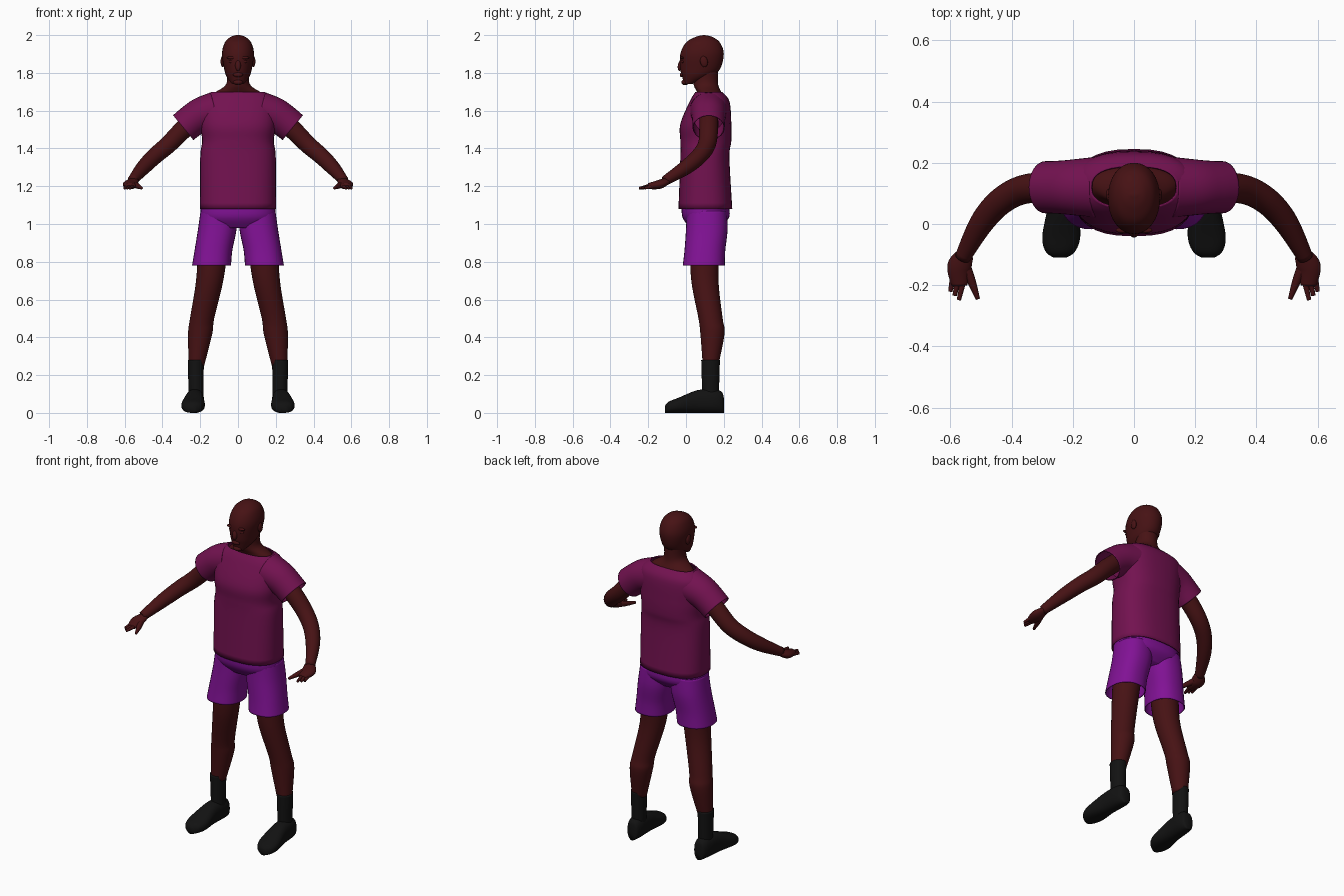
import bpy, bmesh, math
from mathutils import Vector, Matrix

cube = bpy.data.objects.get("Cube")
if cube:
    bpy.data.objects.remove(cube, do_unlink=True)


def material(name, *rgb):
    mat = bpy.data.materials.new(name)
    mat.use_nodes = True
    colour = (*rgb, 1)
    mat.diffuse_color = colour
    bsdf = mat.node_tree.nodes["Principled BSDF"]
    bsdf.inputs["Base Color"].default_value = colour
    bsdf.inputs["Roughness"].default_value = .8
    return mat


SKIN = material("dark brown skin", .062, .006, .007)
SHIRT = material("plum shirt", .17, .006, .08)
SHORTS = material("purple shorts", .22, .006, .3)
BLACK = material("black footwear", .006, .006, .006)


def finish(bm, name, mat, mirror, thickness=0):
    """Turn a bmesh into a smooth object, optionally thickened and mirrored."""
    bmesh.ops.recalc_face_normals(bm, faces=bm.faces)
    for face in bm.faces:
        face.smooth = True
    mesh = bpy.data.meshes.new(name)
    bm.to_mesh(mesh)
    bm.free()
    mesh.materials.append(mat)
    obj = bpy.data.objects.new(name, mesh)
    bpy.context.collection.objects.link(obj)
    if thickness:
        solid = obj.modifiers.new("cloth thickness", 'SOLIDIFY')
        solid.thickness = thickness
        solid.offset = -1
    if mirror:
        mod = obj.modifiers.new("mirror", 'MIRROR')
        mod.use_mirror_merge = False


def smooth_rings(rings, steps=6):
    """Catmull-Rom interpolation through the given cross-sections."""
    points = [Vector(ring) for ring in rings]
    result = []
    for i, (start, end) in enumerate(zip(points, points[1:])):
        leave = (end - points[max(i - 1, 0)]) / 2
        arrive = (points[min(i + 2, len(points) - 1)] - start) / 2
        for step in range(steps):
            t = step / steps
            blend = t * t * (3 - 2 * t)
            result.append(start.lerp(end, blend)
                          + leave * t * (1 - t) ** 2
                          - arrive * t * t * (1 - t))
    result.append(points[-1])
    return result


def superellipse(angle, power):
    """Point on a unit circle squared off by the given power."""
    return [math.copysign(abs(value) ** (2 / power), value)
            for value in (math.cos(angle), math.sin(angle))]


def loft(name, rings, mat, axis=None, mirror=True, caps=True, power=2,
         thickness=0, sides=32):
    """Skin rings of (x, y, z, half width, half depth); no axis follows the path."""
    rings = smooth_rings(rings)
    up, side = Vector((0, 0, 1)), Vector((1, 0, 0))
    bm = bmesh.new()
    loops = []
    for i, ring in enumerate(rings):
        centre = ring.to_3d() if len(ring) < 4 else Vector(ring[:3])
        if axis == 'Z':
            across, deep = side, up.cross(side)
        elif axis == 'Y':
            across, deep = side, up
        else:
            after = rings[min(i + 1, len(rings) - 1)]
            before = rings[max(i - 1, 0)]
            along = Vector((after - before)[:3]).normalized()
            across = along.cross(up).normalized()
            deep = across.cross(along)
        loop = []
        for k in range(sides):
            u, v = superellipse(math.tau * k / sides, power)
            loop.append(bm.verts.new(centre + across * ring[3] * u + deep * ring[4] * v))
        loops.append(loop)
    for low, high in zip(loops, loops[1:]):
        for k in range(sides):
            bm.faces.new((low[k - 1], low[k], high[k], high[k - 1]))
    if caps:
        bm.faces.new(loops[0])
        bm.faces.new(loops[-1])
    finish(bm, name, mat, mirror, thickness)


def midline(name, rows, mat, **options):
    """Upright central part from rows of (height, front, back, half width)."""
    rings = [(0, (front + back) / 2, z, width, (back - front) / 2)
             for z, front, back, width in rows]
    loft(name, rings, mat, axis='Z', mirror=False, **options)


def limb(name, rows, mat, flat=1, **options):
    """Paired part from rows of (x, y, z, radius)."""
    rings = [(x, y, z, radius, radius * flat) for x, y, z, radius in rows]
    loft(name, rings, mat, **options)


def ellipsoid(name, centre, size, tilt=0):
    """Small mirrored or central skin feature."""
    bm = bmesh.new()
    matrix = (Matrix.Translation(centre) @ Matrix.Rotation(tilt, 4, 'X')
              @ Matrix.Diagonal((*size, 1)))
    bmesh.ops.create_uvsphere(bm, u_segments=16, v_segments=12, radius=1, matrix=matrix)
    finish(bm, name, SKIN, mirror=centre[0] > 0)


# Head and neck
midline("head", [
    (1.74, -.01, .03, .03), (1.78, -.02, .13, .06), (1.82, -.03, .18, .073),
    (1.9, -.03, .2, .085), (1.96, 0, .18, .07), (1.99, .05, .14, .04),
    (2, .09, .1, .01)], SKIN, power=2.1)
midline("neck", [
    (1.64, .05, .2, .17), (1.69, .06, .19, .13), (1.74, .04, .17, .063),
    (1.82, .04, .17, .06)], SKIN)

# Facial features
ellipsoid("nose", (0, -.03, 1.84), (.015, .013, .03), tilt=-.2)
ellipsoid("lips", (0, -.023, 1.79), (.026, .01, .012))
ellipsoid("chin", (0, -.005, 1.75), (.026, .02, .015))
ellipsoid("brow", (.034, -.02, 1.88), (.026, .01, .008))
ellipsoid("eyelid", (.034, -.016, 1.86), (.015, .008, .008))
ellipsoid("ear", (.082, .095, 1.86), (.01, .02, .03), tilt=.2)

# Shirt body and sleeves
midline("shirt_body", [
    (1.08, -.04, .245, .2), (1.35, -.03, .23, .2), (1.44, -.03, .24, .19),
    (1.53, -.03, .24, .2), (1.65, .02, .23, .195), (1.7, .05, .19, .14)],
    SHIRT, caps=False, power=2.5, thickness=.006)
limb("sleeve", [
    (.12, .12, 1.6, .1), (.19, .12, 1.58, .092), (.24, .12, 1.55, .087),
    (.29, .12, 1.51, .085)], SHIRT, caps=False, thickness=.005)

# Arms
limb("arm", [
    (.2, .12, 1.58, .05), (.29, .12, 1.5, .05), (.37, .11, 1.42, .047),
    (.44, .07, 1.36, .044), (.5, 0, 1.3, .039), (.56, -.11, 1.23, .026)], SKIN)

# Hands
limb("palm", [
    (.55, -.1, 1.23, .028), (.57, -.14, 1.21, .04), (.57, -.2, 1.2, .026)],
    SKIN, flat=.6)
for i in range(3):
    base = Vector((.59 - i * .018, -.17, 1.2))
    tip = Vector((.6 - i * .014, -.22 - i * .014, 1.19))
    limb("finger", [(*base.lerp(tip, t), .011 - t * .004) for t in (0, .6, 1)],
         SKIN, sides=12)
limb("thumb", [
    (.55, -.14, 1.21, .018), (.53, -.19, 1.2, .014), (.51, -.245, 1.19, .007)],
    SKIN, sides=12)

# Shorts
midline("shorts_seat", [
    (1.13, -.02, .22, .19), (1.04, -.02, .23, .197), (.98, .02, .18, .15)],
    SHORTS, power=2.4)
limb("shorts_leg", [
    (.1, .11, 1.07, .098), (.11, .11, .97, .102), (.13, .1, .86, .1),
    (.14, .094, .78, .103)], SHORTS, flat=1.08, axis='Z', caps=False,
    power=2.3, thickness=.005)

# Legs
limb("leg", [
    (.13, .1, .9, .08), (.15, .1, .7, .072), (.19, .13, .5, .064),
    (.2, .14, .42, .064), (.22, .13, .25, .041)], SKIN, axis='Z')

# Socks and shoes
limb("sock", [
    (.223, .13, .28, .043), (.223, .13, .2, .041), (.222, .13, .08, .038)],
    BLACK, flat=1.15, axis='Z')
shoe_rows = [(.2, .02, .08), (.19, .035, .11), (.15, .046, .125), (.06, .05, .12),
             (-.04, .062, .08), (-.09, .048, .06), (-.11, .02, .04)]
loft("shoe", [(.235 - y / 16, y, top / 2, width, top / 2) for y, width, top in shoe_rows],
     BLACK, axis='Y', power=2.4)
